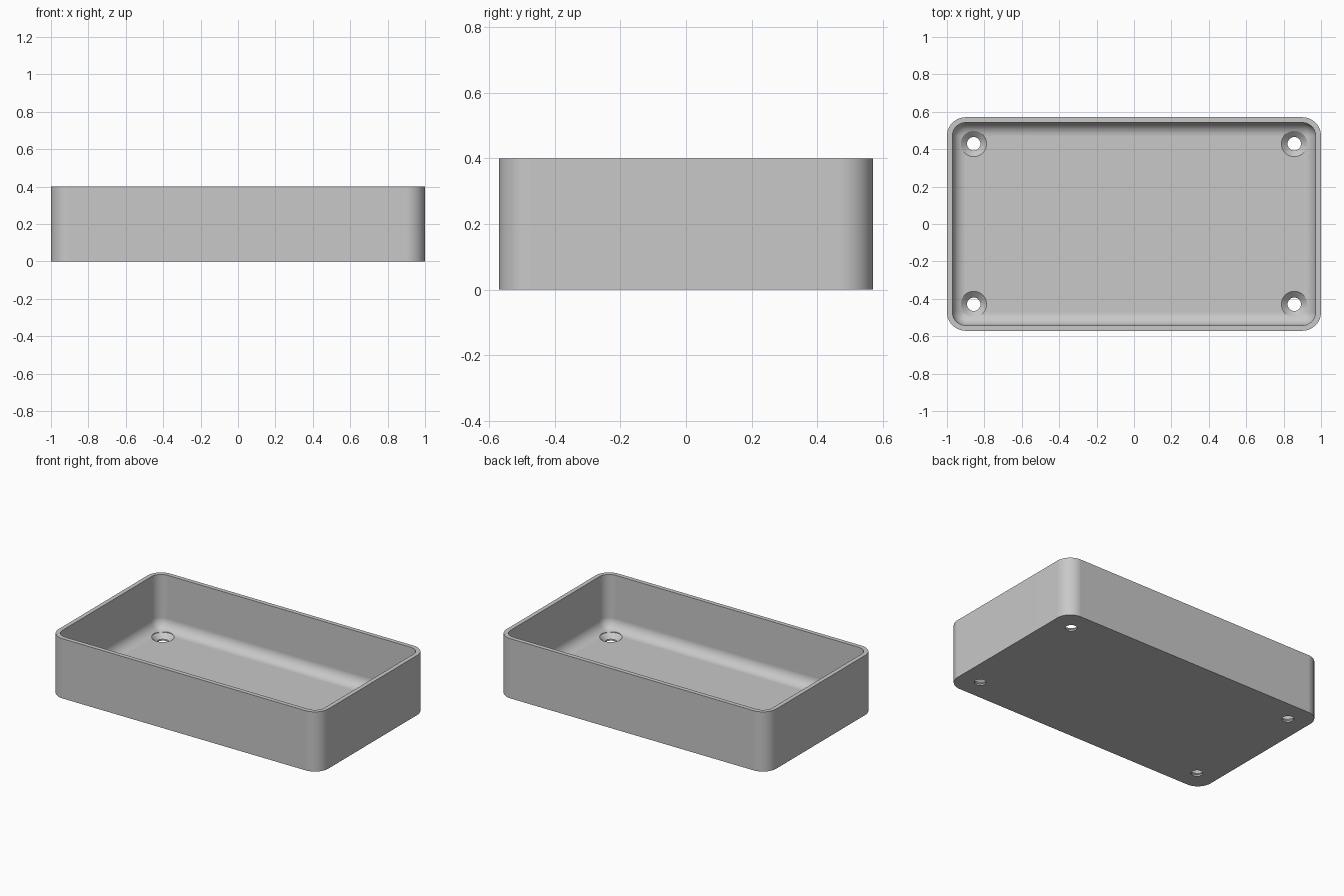
import bpy, bmesh
from math import sin, cos, pi

if "Cube" in bpy.data.objects:
    bpy.data.objects.remove(bpy.data.objects["Cube"], do_unlink=True)

HALF_X, HALF_Y, HEIGHT = 1.0, 0.571, 0.4
WALL, FLOOR = 0.029, 0.04
OUTER_R, FILLET = 0.1, 0.071
HOLE_X, HOLE_Y, HOLE_R, SINK_R = 0.857, 0.429, 0.036, 0.069

grey = bpy.data.materials.new("light grey")
grey.use_nodes = True
grey.diffuse_color = (0.58, 0.58, 0.58, 1)
grey.node_tree.nodes["Principled BSDF"].inputs["Base Color"].default_value = (0.58, 0.58, 0.58, 1)


def rounded_rectangle(hx, hy, r, steps=12):
    """Outline points of a rectangle with round corners, counter-clockwise."""
    points = []
    for corner, (sx, sy) in enumerate([(1, 1), (-1, 1), (-1, -1), (1, -1)]):
        for i in range(steps + 1):
            a = (corner + i / steps) * pi / 2
            points.append((sx * (hx - r) + r * cos(a), sy * (hy - r) + r * sin(a)))
    return points


def loft(bm, rings, cx=0, cy=0):
    """Skin a closed solid through rings of (half x, half y, corner radius, z)."""
    loops = [[bm.verts.new((cx + x, cy + y, z)) for x, y in rounded_rectangle(hx, hy, r)]
             for hx, hy, r, z in rings]
    n = len(loops[0])
    for low, high in zip(loops, loops[1:]):
        for i in range(n):
            j = (i + 1) % n
            bm.faces.new((low[i], low[j], high[j], high[i]))
    bm.faces.new(loops[0][::-1])
    bm.faces.new(loops[-1])


def finish(bm, name):
    bmesh.ops.remove_doubles(bm, verts=bm.verts, dist=1e-5)
    bmesh.ops.recalc_face_normals(bm, faces=bm.faces)
    mesh = bpy.data.meshes.new(name)
    bm.to_mesh(mesh)
    bm.free()
    mesh.materials.append(grey)
    obj = bpy.data.objects.new(name, mesh)
    bpy.context.collection.objects.link(obj)
    return obj


# Tray: up the outside, over the rim, down the inside and round the floor fillet
rings = [(HALF_X, HALF_Y, OUTER_R, 0), (HALF_X, HALF_Y, OUTER_R, HEIGHT)]
in_x, in_y, in_r = HALF_X - WALL, HALF_Y - WALL, OUTER_R - WALL
rings.append((in_x, in_y, in_r, HEIGHT))
SEGMENTS = 10
for i in range(SEGMENTS + 1):
    a = i / SEGMENTS * pi / 2
    inset = FILLET * (1 - cos(a))
    rings.append((in_x - inset, in_y - inset, in_r - inset, FLOOR + FILLET * (1 - sin(a))))
bm = bmesh.new()
loft(bm, rings)
tray = finish(bm, "tray")

# Countersunk screw holes in the four floor corners
bm = bmesh.new()
for sx in (-1, 1):
    for sy in (-1, 1):
        profile = [(HOLE_R, -0.05), (HOLE_R, 0.01), (SINK_R, FLOOR), (SINK_R, 0.2)]
        loft(bm, [(r, r, r, z) for r, z in profile], sx * HOLE_X, sy * HOLE_Y)
cutter = finish(bm, "screw_hole_cutter")
cutter.hide_render = True

# Cut the holes, then drop the cutter
bpy.ops.object.select_all(action="DESELECT")
bpy.context.view_layer.objects.active = tray
tray.select_set(True)
cut = tray.modifiers.new("screw holes", "BOOLEAN")
cut.operation, cut.solver, cut.object = "DIFFERENCE", "EXACT", cutter
bpy.ops.object.modifier_apply(modifier=cut.name)
bpy.data.objects.remove(cutter, do_unlink=True)

# Smooth curves, flat floor and walls
bpy.ops.object.shade_smooth_by_angle(angle=pi / 6)
weighted = tray.modifiers.new("weighted normals", "WEIGHTED_NORMAL")
weighted.keep_sharp = True
